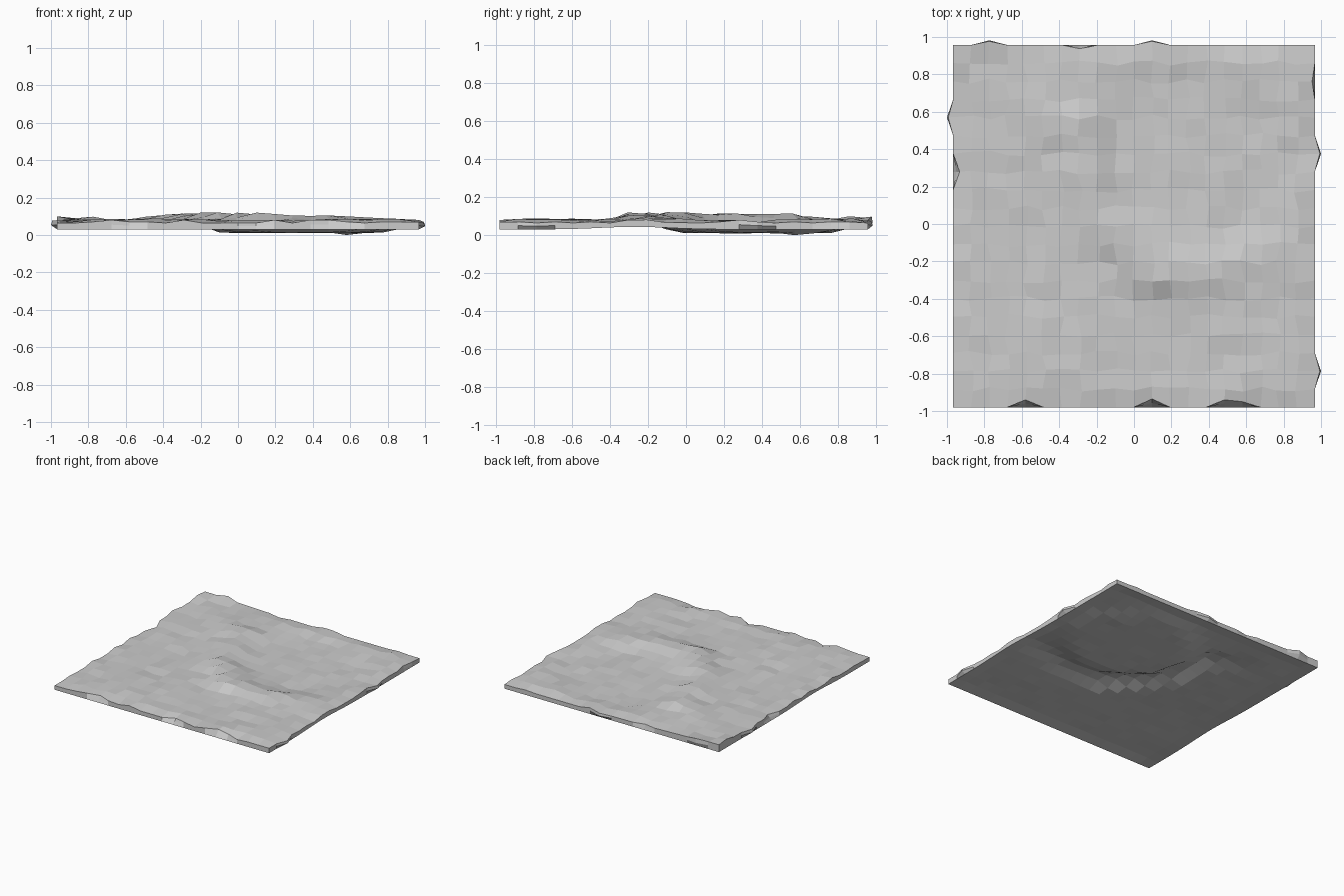
import bpy, bmesh, math, random
from mathutils import Vector

if "Cube" in bpy.data.objects:
    bpy.data.objects.remove(bpy.data.objects["Cube"])

random.seed(7)
N = 20
X0, X1, Y0, Y1 = -0.967, 0.967, -0.98, 0.957

# Crest of the curved ridge: x, y, strength
RIDGE = [(-0.48, 0.60, 0.5), (-0.30, 0.50, 1.0), (-0.25, 0.25, 0.95), (-0.19, 0.02, 1.05),
         (0.12, -0.25, 1.0), (0.42, -0.27, 0.75), (0.88, -0.10, 0.4)]


def ridge(x, y, width):
    best = 0
    p = Vector((x, y))
    for a, b in zip(RIDGE, RIDGE[1:]):
        pa, pb = Vector(a[:2]), Vector(b[:2])
        d = pb - pa
        t = max(0, min(1, (p - pa).dot(d) / d.length_squared))
        dist = (pa + d * t - p).length
        fall = min(1, 1.35 * math.exp(-(dist / width) ** 2))
        best = max(best, (a[2] + (b[2] - a[2]) * t) * fall)
    return best


def basin(x, y):
    r = math.hypot((x - 0.33) / 0.52, (y - 0.36) / 0.47)
    return max(0, min(1, (1.12 - r) / 0.27))


def swell(y):
    return math.exp(-((y + 0.27) / 0.25) ** 2)


def top_z(x, y, inner):
    r = ridge(x, y, 0.105)
    if not inner:
        # Rim is thin, highest at the back left corner
        corner = math.exp(-((x + 0.97) ** 2 + (y - 0.96) ** 2) / 0.3)
        return 0.064 + 0.02 * corner + 0.01 * r + random.choice((0, 0, 0, 0.006, 0.016))
    return (0.077 + 0.034 * r - 0.016 * basin(x, y) * (1 - r)
            + 0.005 * math.sin(5 * x + 1) * math.cos(4 * y) + random.uniform(-0.007, 0.007))


def bottom_z(x, y, inner):
    if not inner:
        return 0.030 + 0.014 * swell(y)
    # Underside sits a little above the rim, with a groove below the ridge
    r = min(1, ridge(x, y, 0.085))
    b = basin(x, y) * (1 - r)
    return (0.041 + 0.006 * swell(y)) * (1 - b) + 0.011 * b + 0.042 * r + random.uniform(-0.002, 0.003)


bm = bmesh.new()
top, low = {}, {}
for i in range(N + 1):
    for j in range(N + 1):
        x, y = X0 + (X1 - X0) * i / N, Y0 + (Y1 - Y0) * j / N
        inner = 0 < i < N and 0 < j < N
        jx, jy = (random.uniform(-0.015, 0.015) if inner else 0 for _ in range(2))
        t, b = top_z(x, y, inner), bottom_z(x, y, inner)
        top[i, j] = bm.verts.new((x + jx, y + jy, t))
        low[i, j] = bm.verts.new((x, y, min(b, t - 0.018)))

# Upper and lower ground surfaces
for i in range(N):
    for j in range(N):
        ring = [(i, j), (i + 1, j), (i + 1, j + 1), (i, j + 1)]
        bm.faces.new([top[k] for k in ring])
        bm.faces.new([low[k] for k in reversed(ring)])

# Side walls with a middle edge loop
loop = ([(i, 0) for i in range(N)] + [(N, j) for j in range(N)]
        + [(i, N) for i in range(N, 0, -1)] + [(0, j) for j in range(N, 0, -1)])
mid = {k: bm.verts.new((low[k].co + top[k].co) / 2) for k in loop}
for a, b in zip(loop, loop[1:] + loop[:1]):
    bm.faces.new([low[a], low[b], mid[b], mid[a]])
    bm.faces.new([mid[a], mid[b], top[b], top[a]])

# Chips pushed out of and into the rim
for k, dx, dy in [((0, 16), -0.033, 0), ((N, 14), 0.033, 0), ((N, 2), 0.033, 0),
                  ((2, N), 0, 0.025), ((11, N), 0, 0.025)]:
    mid[k].co += Vector((dx, dy, 0))
    top[k].co += Vector((dx, dy, 0)) * 0.8
for k, dx, dy in [((4, 0), 0, 0.04), ((11, 0), 0, 0.045), ((15, 0), 0, 0.04), ((16, 0), 0, 0.03),
                  ((0, 13), 0.035, 0), ((N, 18), -0.015, 0), ((7, N), 0, -0.02)]:
    top[k].co += Vector((dx, dy, 0))
    mid[k].co += Vector((dx, dy, 0)) * 0.5

# Stand on the ground plane
lowest = min(bm.verts, key=lambda v: v.co.z)
lowest.co.z = 0
bmesh.ops.recalc_face_normals(bm, faces=bm.faces)
mesh = bpy.data.meshes.new("ground_tile")
bm.to_mesh(mesh)
bm.free()
bpy.context.collection.objects.link(bpy.data.objects.new("ground_tile", mesh))
